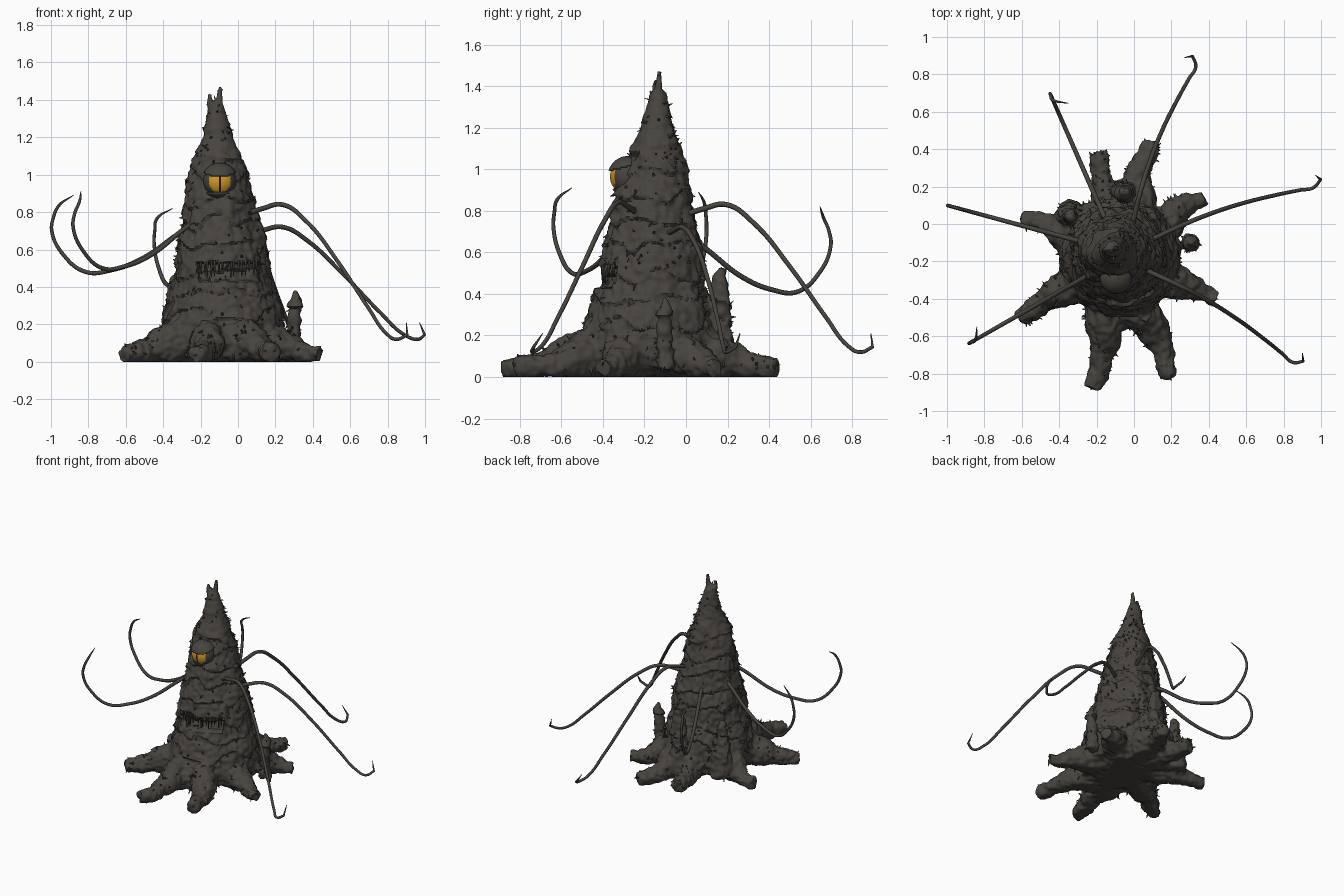
import bpy, bmesh, math, random
from mathutils import Matrix, Vector, noise

random.seed(4)
if "Cube" in bpy.data.objects:
    bpy.data.objects.remove(bpy.data.objects["Cube"])


def material(name, rgb):
    m = bpy.data.materials.new(name)
    m.use_nodes = True
    m.diffuse_color = (*rgb, 1)
    bsdf = m.node_tree.nodes["Principled BSDF"]
    bsdf.inputs["Base Color"].default_value = (*rgb, 1)
    bsdf.inputs["Roughness"].default_value = 0.9
    return m


BARK = material("dark bark", (0.064, 0.057, 0.049))
AMBER = material("amber eye", (0.64, 0.32, 0.02))
PUPIL = material("black pupil", (0.012, 0.011, 0.01))


def add_object(name, mesh, mats=(BARK,)):
    ob = bpy.data.objects.new(name, mesh)
    bpy.context.scene.collection.objects.link(ob)
    if not mesh.materials:
        for m in mats:
            mesh.materials.append(m)
    bpy.ops.object.select_all(action='DESELECT')
    ob.select_set(True)
    bpy.context.view_layer.objects.active = ob
    bpy.ops.object.shade_smooth_by_angle(angle=math.radians(50))
    return ob


def evaluated_mesh(ob):
    dg = bpy.context.evaluated_depsgraph_get()
    mesh = bpy.data.meshes.new_from_object(ob.evaluated_get(dg))
    bpy.data.objects.remove(ob)
    return mesh


def tube(points, radii, sides=5, hook=False):
    """Tapered tube mesh along a smooth path."""
    cu = bpy.data.curves.new("path", 'CURVE')
    cu.dimensions = '3D'
    cu.bevel_depth = 1
    cu.bevel_resolution = sides
    cu.resolution_u = 8
    cu.use_fill_caps = True
    sp = cu.splines.new('BEZIER')
    sp.bezier_points.add(len(points) - 1)
    for i, (b, p, r) in enumerate(zip(sp.bezier_points, points, radii)):
        b.co, b.radius = p, r
        kink = hook and i >= len(points) - 2
        b.handle_left_type = b.handle_right_type = 'VECTOR' if kink else 'AUTO'
    ob = bpy.data.objects.new("path", cu)
    bpy.context.scene.collection.objects.link(ob)
    return evaluated_mesh(ob)


# Trunk profile: height and radius
core = Vector((-0.08, -0.17, 0))
trunk = [(.03, .3), (.1, .335), (.2, .325), (.34, .295), (.4, .27), (.6, .245), (.8, .195),
         (1, .155), (1.1, .118), (1.2, .08), (1.3, .056), (1.37, .038)]
path = [(core.x - .04 * max(0, z - .4), core.y + .04 * max(0, z - .4), z) for z, r in trunk]
pieces = [tube(path, [r for z, r in trunk], 12)]

# Roots spreading from the core
up = Vector((0, 0, 1))
for x, y in [(-.23, -.88), (.18, -.82), (.44, -.4), (.38, .14),
             (.1, .435), (-.2, .37), (-.6, .03), (-.61, -.51)]:
    end = Vector((x, y, .04))
    bend = (end - core).cross(up) * random.uniform(-.06, .06)
    pts = [core + up * .12, core.lerp(end, .5) + up * .08, core.lerp(end, .76) + bend + up * .025, end]
    pieces.append(tube(pts, [.15, .11, .06, .045]))

# Raised web where the two front roots part
pieces.append(tube([(-.07, -.3, .13), (-.06, -.46, .1), (-.04, -.56, .06)], [.19, .11, .05]))

# Stumps rising between the roots
for x, y, top, r in [(-.06, .17, .54, .05), (-.35, .04, .46, .055), (.3, -.1, .39, .03)]:
    heights = [.04, top * .6, top - .03, top]
    pieces.append(tube([(x + .02 * z, y, z) for z in heights], [r * 1.5, r, r * .65, r * .25]))

# Brow over the eye, lips round the mouth
for arch, r in [([(-.22, -.17, 1.05), (-.16, -.22, 1.08), (-.07, -.23, 1.08), (.02, -.17, 1.04)], .04),
                ([(-.2, -.33, .56), (-.07, -.375, .57), (.07, -.33, .56)], .035),
                ([(-.2, -.34, .4), (-.07, -.385, .4), (.07, -.34, .4)], .03)]:
    pieces.append(tube(arch, [r] * len(arch)))

# Split tip
for x, y, top in [(-.097, -.13, 1.475), (-.15, -.145, 1.43)]:
    pieces.append(tube([(-.12, -.135, 1.3), (x, y, top - .05), (x, y, top)], [.035, .017, .01]))

# Fuse trunk, roots and stumps into one solid
bm = bmesh.new()
for mesh in pieces:
    bm.from_mesh(mesh)
bmesh.ops.remove_doubles(bm, verts=bm.verts, dist=0.0005)
solid = bpy.data.meshes.new("solid")
bm.to_mesh(solid)
bm.free()
ob = add_object("solid", solid)
mod = ob.modifiers.new("fuse", 'REMESH')
mod.mode = 'VOXEL'
mod.voxel_size = 0.012
bark_mesh = evaluated_mesh(ob)

# Bark relief: lumps, overhanging ledges, and the mouth hollow
bm = bmesh.new()
bm.from_mesh(bark_mesh)
bmesh.ops.smooth_vert(bm, verts=bm.verts, factor=0.5, use_axis_x=True, use_axis_y=True, use_axis_z=True)
bm.normal_update()
moves = []
for v in bm.verts:
    p = v.co
    lump = noise.noise(Vector((p.x * 9, p.y * 9, p.z * 5)))
    fine = noise.noise(p * 30)
    ledge = .5 - (p.z * 8 + 0.8 * noise.noise(p * 6)) % 1
    size = min(1, max(.35, (1.5 - p.z) * 1.6))
    depth = .025 * lump + .013 * fine + (.015 * ledge if p.z > .2 else 0)
    off = v.normal * depth * size
    if v.normal.y < -.3 and abs(p.x + .05) < .16 and .43 < p.z < .53 and p.y < -.3:
        off.y += 0.05
    moves.append(off)
for v, off in zip(bm.verts, moves):
    v.co += off
    v.co.z = max(0, v.co.z)

# Ragged bark splinters, in clusters
bm.normal_update()
chosen = []
for f in bm.faces:
    c = f.calc_center_median()
    if c.z > .03 and f.normal.z > -.6 and random.random() < .008 + .2 * max(0, noise.noise(c * 8) - .15):
        chosen.append(f)
for f in bmesh.ops.extrude_discrete_faces(bm, faces=chosen)["faces"]:
    c = f.calc_center_median()
    push = f.normal * random.uniform(.008, .024) + up * random.uniform(-.022, .008)
    for v in f.verts:
        v.co = c + (v.co - c) * .25 + push
        v.co.z = max(0, v.co.z)
bm.to_mesh(bark_mesh)
bm.free()
add_object("trunk_and_roots", bark_mesh)

# Fringe of strands hanging over the mouth
bm = bmesh.new()
for i in range(16):
    x = -.2 + i * .02 + random.uniform(-.006, .006)
    y = core.y - .235 * math.sqrt(1 - ((x - core.x) / .27) ** 2)
    length = random.uniform(.05, .11)
    made = bmesh.ops.create_cone(bm, segments=5, radius1=.002, radius2=.009, depth=length)
    bmesh.ops.translate(bm, verts=made["verts"], vec=(x, y, .545 - length / 2))
fringe = bpy.data.meshes.new("mouth_fringe")
bm.to_mesh(fringe)
bm.free()
add_object("mouth_fringe", fringe)


# Eye with amber front, dark slit, and heavy lids
EYE = Vector((-.097, -.278, .965))


def ball(name, radius, mats, keep, paint):
    bm = bmesh.new()
    bmesh.ops.create_uvsphere(bm, u_segments=48, v_segments=32, radius=radius)
    bmesh.ops.rotate(bm, verts=bm.verts, matrix=Matrix.Rotation(math.pi / 48, 3, 'Z'))
    gone = [f for f in bm.faces if not keep(f.calc_center_median())]
    bmesh.ops.delete(bm, geom=gone, context='FACES')
    for f in bm.faces:
        f.material_index = paint(f.calc_center_median())
    bmesh.ops.translate(bm, verts=bm.verts, vec=EYE)
    mesh = bpy.data.meshes.new(name)
    bm.to_mesh(mesh)
    bm.free()
    return add_object(name, mesh, mats)


def eye_paint(c):
    if c.y > 0 or math.hypot(c.x, c.z) > .06:
        return 0
    return 2 if abs(c.x) < .006 else 1


ball("eyeball", .088, (BARK, AMBER, PUPIL), lambda c: True, eye_paint)
for name, rule in [("upper_eyelid", lambda c: c.z > .026 + .25 * (c.y + .09)),
                   ("lower_eyelid", lambda c: c.z < -.058)]:
    lid = ball(name, .091, (BARK,), rule, lambda c: 0)
    solidify = lid.modifiers.new("thickness", 'SOLIDIFY')
    solidify.thickness = 0.008
    solidify.offset = 1


# Whip tentacles: a shared profile of reach and height, swept from start to end
def tentacle(name, profile, start, end, tip, low, rise, bow, hook):
    start, end = Vector(start), Vector(end)
    side = (end - start).orthogonal().normalized()
    pts = []
    for t, h in profile:
        spot = start.lerp(end, t) + side * bow * math.sin(math.pi * t)
        pts.append((*spot, low + rise * h))
    if hook:
        mid = end.lerp(Vector(tip), .5) + (end - start).normalized() * .035
        pts.append((*mid, low + .025))
    pts.append((*tip, low + (.09 if hook else .4)))
    radii = [.014 - .0007 * i for i in range(len(pts) - 1)] + [.002]
    add_object("tentacle_" + name, tube(pts, radii, 2, hook))


droop = [(0, .91), (.14, .97), (.26, 1), (.4, .88), (.6, .58), (.8, .24), (.93, .04), (1, 0)]
curl = [(0, .29), (.17, .21), (.43, .06), (.62, 0), (.78, -.01), (.92, .08), (.995, .21), (.985, .28), (.95, .345)]
for name, start, end, tip, rise in [("left_back", (0, -.13), (.96, .195), (.97, .26), .6),
                                    ("left_front", (0, -.22), (.85, -.74), (.9, -.69), .72),
                                    ("back_left", (-.02, -.05), (.33, .84), (.27, .89), .71)]:
    tentacle(name, droop, start, end, tip, .12, rise, .045, True)
for name, start, end, tip, low in [("back_right", (-.12, -.05), (-.45, .7), (-.35, .645), .42),
                                   ("right_back", (-.15, -.13), (-1, .1), (-.88, .06), .49),
                                   ("right_front", (-.15, -.22), (-.885, -.64), (-.84, -.55), .51)]:
    tentacle(name, curl, start, end, tip, low, 1, 0, False)
